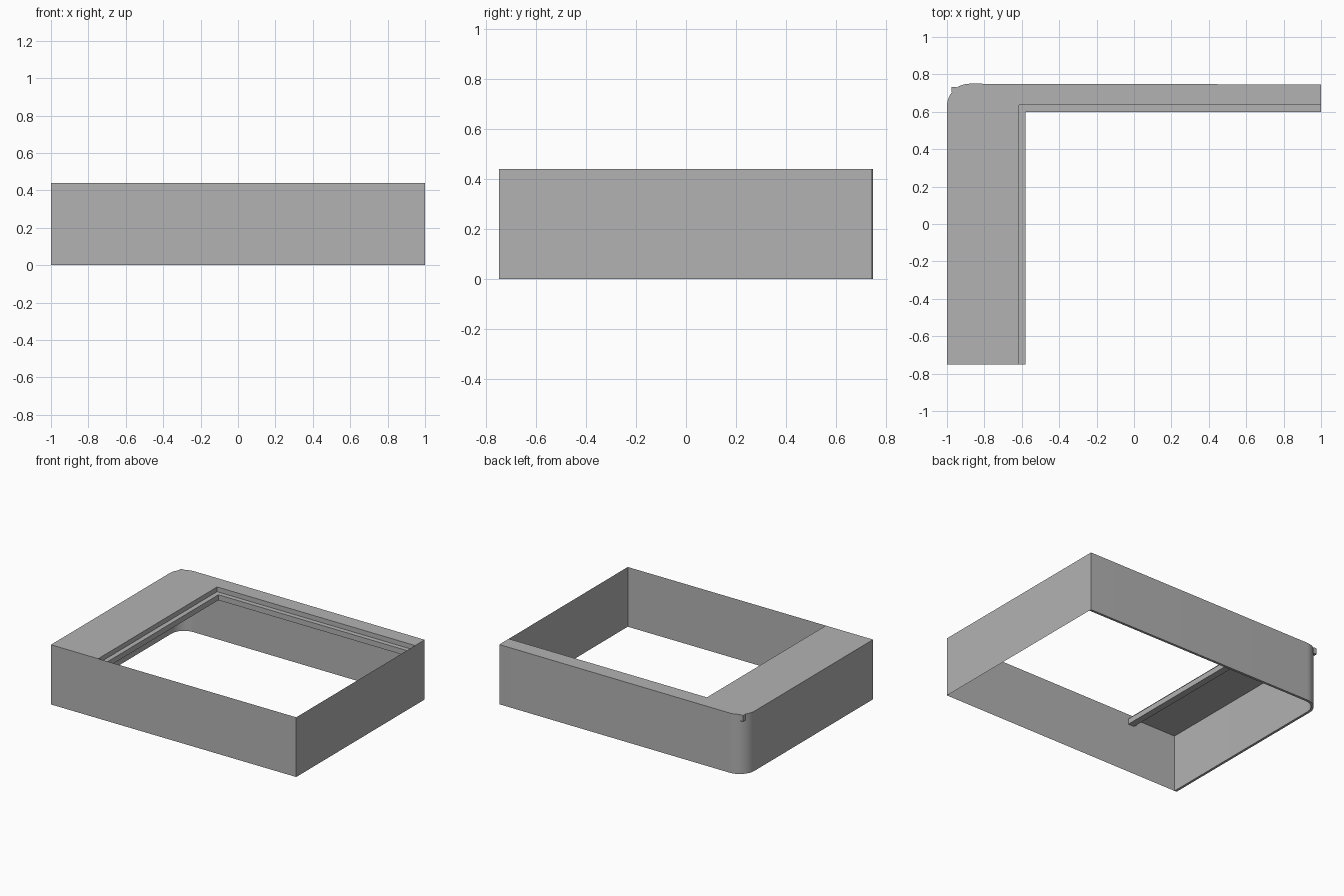
import bpy, bmesh
from math import sin, cos, radians

cube = bpy.data.objects.get("Cube")
if cube:
    bpy.data.objects.remove(cube, do_unlink=True)

grey = bpy.data.materials.new("plain grey")
grey.use_nodes = True
grey.diffuse_color = (0.45, 0.45, 0.45, 1)
grey.node_tree.nodes["Principled BSDF"].inputs["Base Color"].default_value = (0.45, 0.45, 0.45, 1)

FRONT, BACK, SIDE, TOP = -0.75, 0.75, 1.0, 0.44
SHELL = 0.018      # sheet thickness
RADIUS = 0.12      # rounded corner


def finish(name, bm):
    mesh = bpy.data.meshes.new(name)
    bm.to_mesh(mesh)
    bm.free()
    mesh.materials.append(grey)
    obj = bpy.data.objects.new(name, mesh)
    bpy.context.collection.objects.link(obj)
    return obj


def prism(name, outline, low, high):
    """Extrude a plan outline between two heights."""
    bm = bmesh.new()
    base = bm.faces.new([bm.verts.new((x, y, low)) for x, y in outline])
    top = bmesh.ops.extrude_face_region(bm, geom=[base])["geom"]
    verts = [v for v in top if isinstance(v, bmesh.types.BMVert)]
    bmesh.ops.translate(bm, verts=verts, vec=(0, 0, high - low))
    bmesh.ops.recalc_face_normals(bm, faces=bm.faces)
    return finish(name, bm)


def sheet(name, start, end):
    """Upright single-sided wall between two plan points."""
    bm = bmesh.new()
    corners = [(*start, 0), (*end, 0), (*end, TOP), (*start, TOP)]
    bm.faces.new([bm.verts.new(c) for c in corners])
    return finish(name, bm)


def rounded_path(inset):
    """Outer side and back line with its rounded corner, moved inwards."""
    cx, cy, r = -SIDE + RADIUS, BACK - RADIUS, RADIUS - inset
    arc = [(cx + r * cos(radians(a)), cy + r * sin(radians(a)))
           for a in [180 - 7.5 * i for i in range(13)]]
    return [(-SIDE + inset, FRONT)] + arc + [(SIDE, BACK - 0.004 - inset)]


def inner_path(x, y):
    return [(x, FRONT), (x, y), (SIDE, y)]


def band(a, b):
    return a + b[::-1]


outer = rounded_path(0)

# Rounded outer wall along the right side and the back
outer_wall = prism("outer_wall", band(outer, rounded_path(SHELL)), 0, TOP - SHELL)

# Flat top flange
flange = prism("top_flange", band(outer, inner_path(-0.615, 0.635)), TOP - SHELL, TOP)

# Stepped lip around the opening
prism("lip_riser", band(inner_path(-0.63, 0.65), inner_path(-0.615, 0.635)),
      0.405, TOP - SHELL)
prism("opening_lip", band(inner_path(-0.63, 0.65), inner_path(-0.58, 0.60)),
      0.365, 0.405)

# Thin closing walls
sheet("front_wall", (-SIDE, FRONT), (SIDE, FRONT))
sheet("left_wall", (SIDE, FRONT), (SIDE, BACK - 0.004))

# Small peg on the rounded corner
prism("corner_peg", [(-0.977, 0.705), (-0.95, 0.705), (-0.95, 0.732), (-0.977, 0.732)],
      0.395, TOP)

# Smooth the rounded corner, keep the edges sharp
for obj in (outer_wall, flange):
    bpy.ops.object.select_all(action="DESELECT")
    obj.select_set(True)
    bpy.context.view_layer.objects.active = obj
    bpy.ops.object.shade_smooth_by_angle(angle=radians(30))
